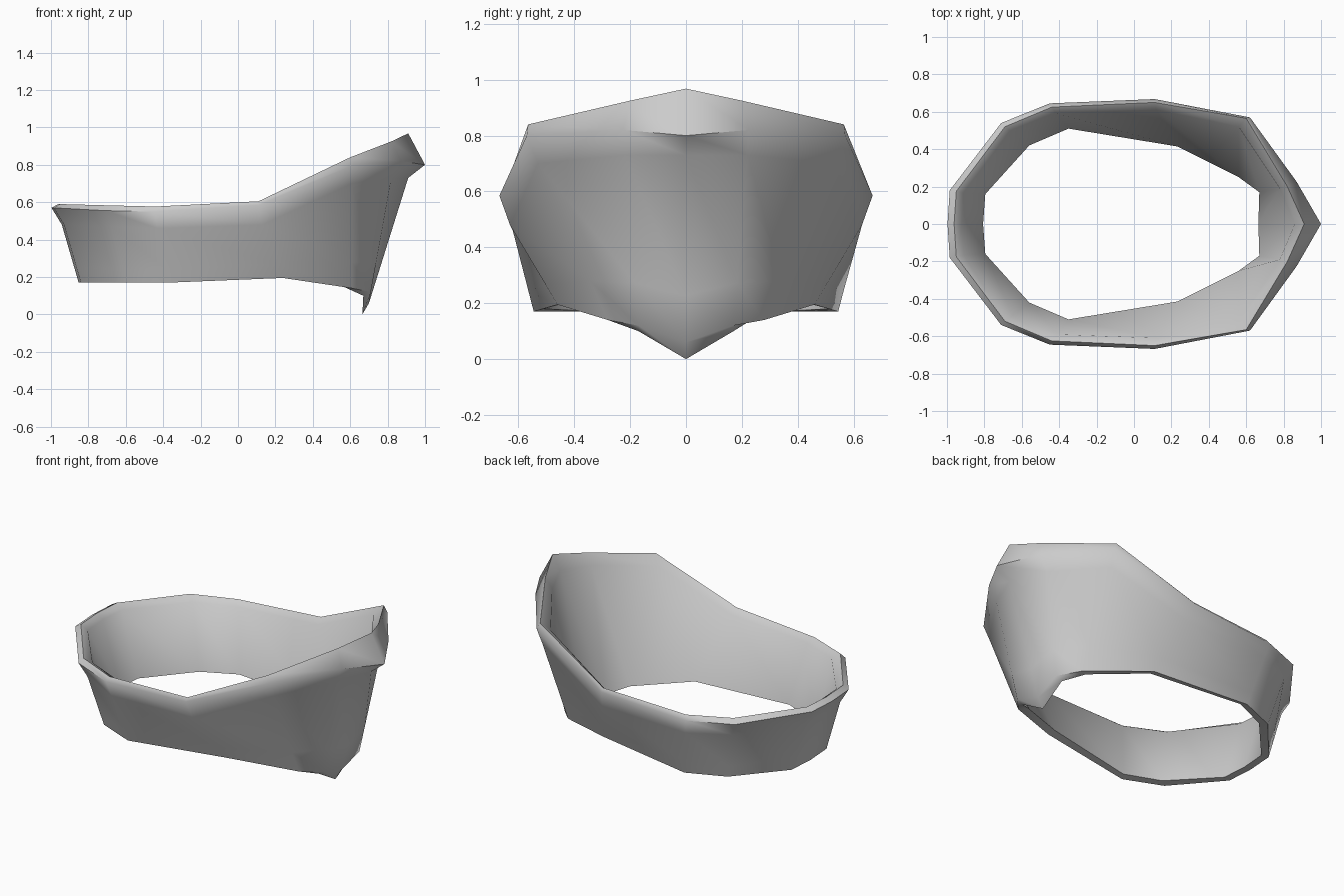
import bpy, bmesh, math
from mathutils import Vector

if "Cube" in bpy.data.objects:
    bpy.data.objects.remove(bpy.data.objects["Cube"])

# Cross-sections from the back round one side to the front tip, each holding:
# outer bottom, under-rim, rim edge, rim top, inner rim, inner bottom
sections = [
    [(-.84, .17, .17), (-.93, .175, .48), (-.985, .18, .57), (-.95, .175, .59), (-.91, .165, .56), (-.795, .16, .17)],
    [(-.60, .45, .17), (-.67, .51, .47), (-.71, .54, .555), (-.69, .52, .583), (-.65, .49, .555), (-.56, .42, .175)],
    [(-.37, .545, .17), (-.43, .62, .46), (-.45, .645, .55), (-.44, .625, .577), (-.41, .59, .55), (-.35, .51, .18)],
    [(.24, .46, .195), (.13, .63, .48), (.11, .668, .585), (.11, .65, .605), (.12, .61, .575), (.23, .415, .205)],
    [(.61, .28, .14), (.61, .53, .70), (.62, .57, .80), (.60, .565, .84), (.56, .52, .79), (.56, .25, .15)],
    [(.71, .17, .12), (.82, .22, .73), (.87, .225, .82), (.82, .20, .925), (.78, .19, .86), (.67, .17, .10)],
    [(.70, 0, .06), (.91, 0, .73), (1.0, 0, .80), (.91, 0, .968), (.86, 0, .88), (.665, 0, .0)],
]

# Flat back section, then the mirrored side to close the loop
back = [(x - .012, 0, z) for x, y, z in sections[0]]
half = [back] + sections
loop = half + [[(x, -y, z) for x, y, z in s] for s in reversed(sections[:-1])]


def ring(bm, section):
    pts = [Vector(p) for p in section]
    pts.insert(1, pts[0].lerp(pts[1], .25))   # lower wall bevel
    return [bm.verts.new(p) for p in pts]


# Skin the closed band
bm = bmesh.new()
rings = [ring(bm, s) for s in loop]
for i, a in enumerate(rings):
    b = rings[(i + 1) % len(rings)]
    for j in range(len(a)):
        k = (j + 1) % len(a)
        bm.faces.new((a[j], b[j], b[k], a[k]))
bmesh.ops.recalc_face_normals(bm, faces=bm.faces)
mesh = bpy.data.meshes.new("collar_band")
bm.to_mesh(mesh)
bm.free()

band = bpy.data.objects.new("collar_band", mesh)
bpy.context.collection.objects.link(band)
bpy.context.view_layer.objects.active = band
band.select_set(True)
bpy.ops.object.shade_smooth_by_angle(angle=math.radians(60))
